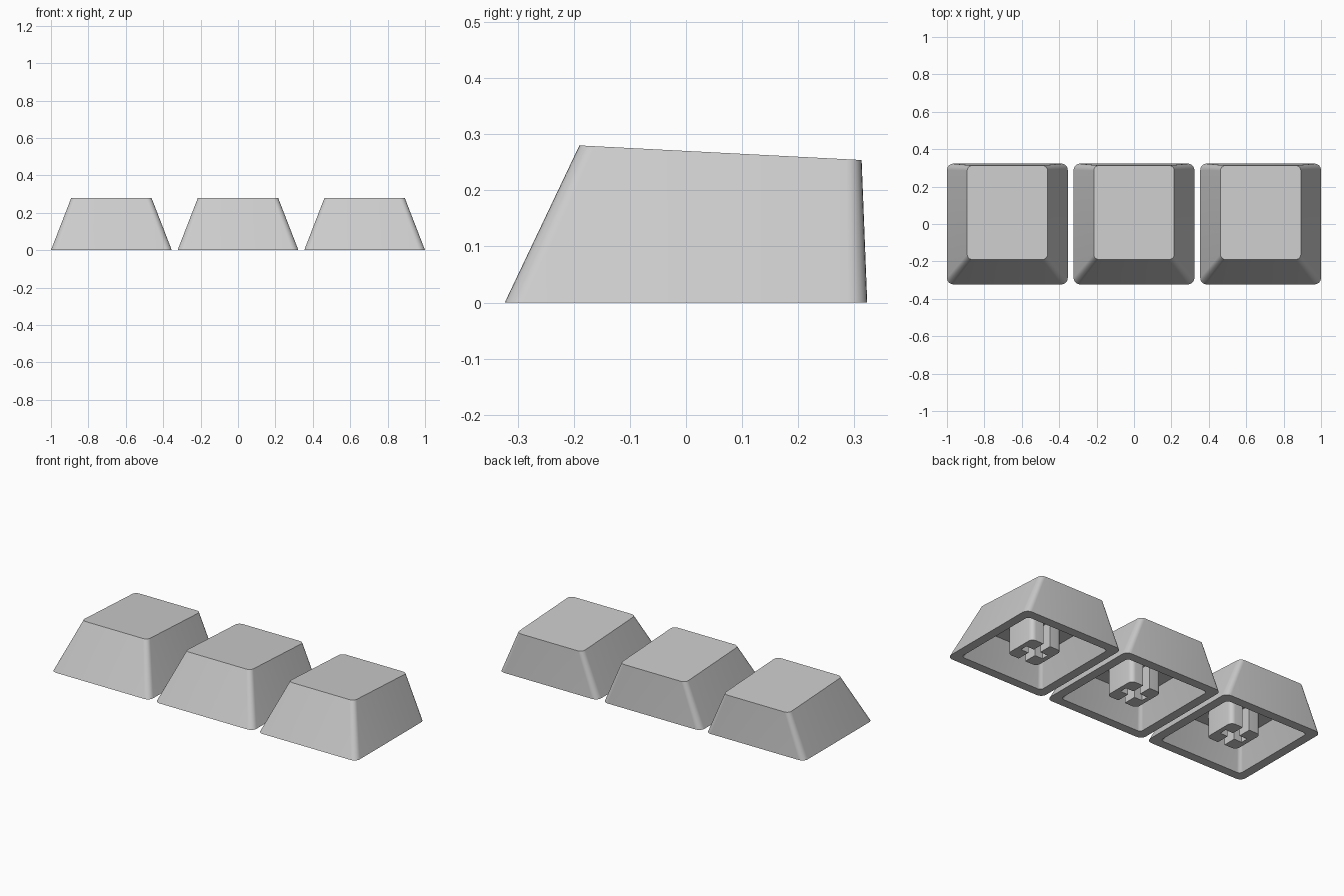
import bpy
import bmesh
from math import sin, cos, pi, radians

if "Cube" in bpy.data.objects:
    bpy.data.objects.remove(bpy.data.objects["Cube"])

PITCH = 0.677
BASE = 0.323
WALL = 0.053
CEILING = 0.155
TOP_X, TOP_FRONT, TOP_BACK = 0.215, -0.19, 0.313
TOP_Z, TOP_DROP = 0.28, 0.026

grey = bpy.data.materials.new("grey plastic")
grey.use_nodes = True
colour = (0.6, 0.6, 0.6, 1)
grey.diffuse_color = colour
grey.node_tree.nodes["Principled BSDF"].inputs["Base Color"].default_value = colour


def corner(cx, cy, radius, start, steps=6):
    """Quarter circle of points, counter-clockwise from the start angle."""
    return [(cx + radius * cos(start + pi / 2 * i / steps),
             cy + radius * sin(start + pi / 2 * i / steps)) for i in range(steps + 1)]


def rounded_rect(half_x, front, back, r):
    x = half_x - r
    return (corner(x, back - r, r, 0) + corner(-x, back - r, r, pi / 2)
            + corner(-x, front + r, r, pi) + corner(x, front + r, r, 1.5 * pi))


def bridge(bm, lower, upper):
    for i in range(len(lower)):
        j = (i + 1) % len(lower)
        bm.faces.new((lower[i], lower[j], upper[j], upper[i]))


def finish(bm, name):
    bmesh.ops.recalc_face_normals(bm, faces=bm.faces)
    mesh = bpy.data.meshes.new(name)
    bm.to_mesh(mesh)
    bm.free()
    mesh.materials.append(grey)
    mesh.polygons.foreach_set("use_smooth", [True] * len(mesh.polygons))
    mesh.set_sharp_from_angle(angle=radians(30))
    return mesh


def top_height(y):
    return TOP_Z - TOP_DROP * (y - TOP_FRONT) / (TOP_BACK - TOP_FRONT)


def make_shell():
    """Hollow tapered cap with a sloped flat top and an open underside."""
    bm = bmesh.new()

    def ring(points, height):
        return [bm.verts.new((x, y, height(y))) for x, y in points]

    # The cavity follows the taper of the outside
    t = CEILING / TOP_Z
    cavity_x = BASE + (TOP_X - BASE) * t - WALL
    cavity_front = -BASE + (TOP_FRONT + BASE) * t + WALL
    cavity_back = BASE + (TOP_BACK - BASE) * t - WALL
    inner = BASE - WALL

    loops = [
        ring(rounded_rect(cavity_x, cavity_front, cavity_back, 0.02), lambda y: CEILING),
        ring(rounded_rect(inner, -inner, inner, 0.02), lambda y: 0),
        ring(rounded_rect(BASE, -BASE, BASE, 0.035), lambda y: 0),
        ring(rounded_rect(TOP_X, TOP_FRONT, TOP_BACK, 0.028), top_height),
    ]
    for lower, upper in zip(loops, loops[1:]):
        bridge(bm, lower, upper)
    bm.faces.new(loops[0])
    bm.faces.new(loops[-1])
    return finish(bm, "cap_shell")


def make_stem():
    """Two mirrored C-shaped halves that leave a cross-shaped socket."""
    size, r, gap, reach = 0.1, 0.027, 0.022, 0.073
    half = [(gap, -size)]
    half += corner(size - r, r - size, r, 1.5 * pi)
    half += corner(size - r, size - r, r, 0)
    half += [(gap, size), (gap, gap), (reach, gap), (reach, -gap), (gap, -gap)]
    bm = bmesh.new()
    for side in (1, -1):
        low = [bm.verts.new((side * x, y, 0.006)) for x, y in half]
        high = [bm.verts.new((side * x, y, CEILING + 0.005)) for x, y in half]
        bridge(bm, low, high)
        bm.faces.new(low)
        bm.faces.new(high)
    return finish(bm, "stem_socket")


# Three identical keys side by side
shell, stem = make_shell(), make_stem()
for place, offset in (("right", -PITCH), ("middle", 0), ("left", PITCH)):
    for part, mesh in (("key_cap", shell), ("key_stem", stem)):
        obj = bpy.data.objects.new(f"{place}_{part}", mesh)
        obj.location.x = offset
        bpy.context.collection.objects.link(obj)
